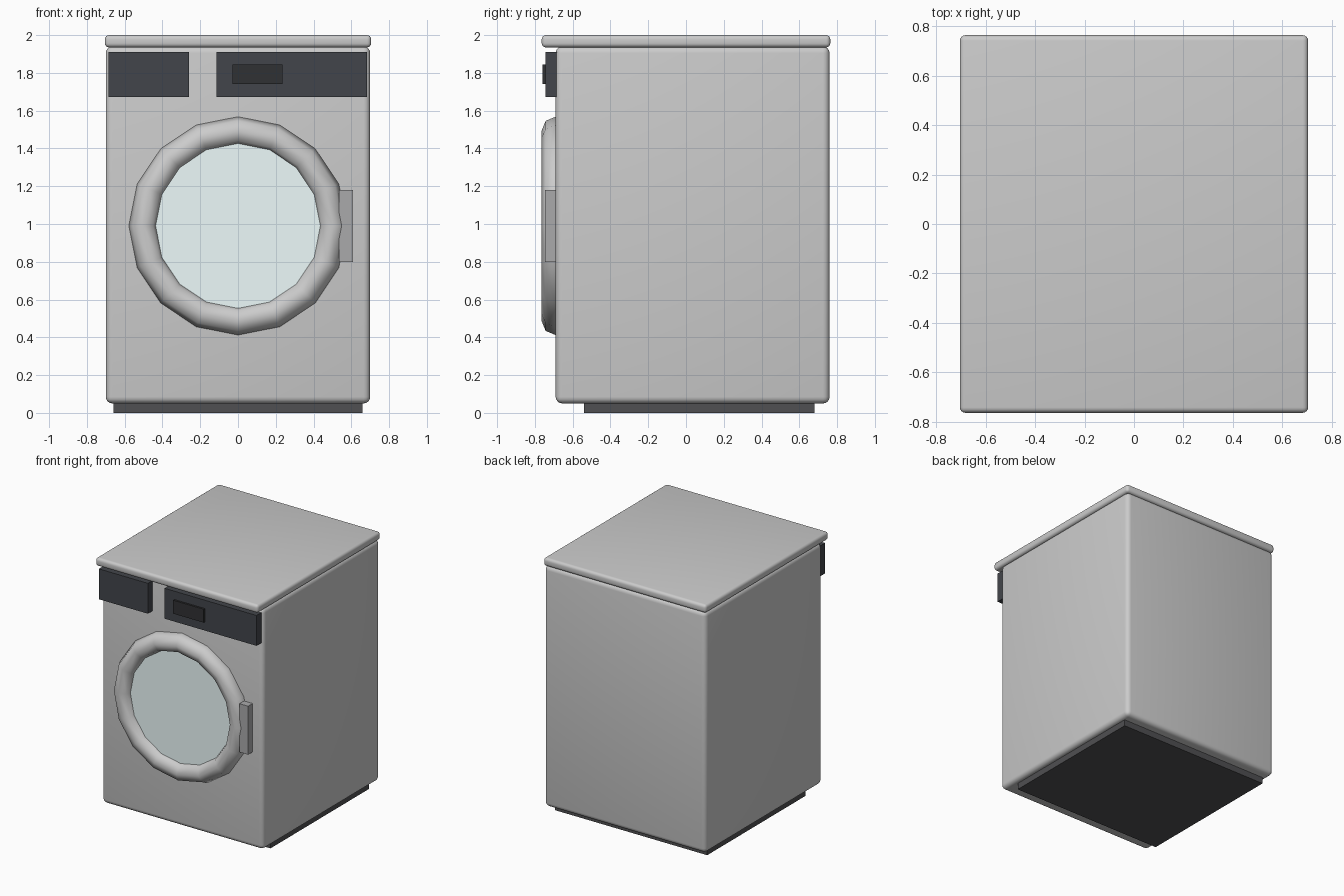
import bpy
from math import pi

if "Cube" in bpy.data.objects:
    bpy.data.objects.remove(bpy.data.objects["Cube"])


def material(name, color):
    m = bpy.data.materials.new(name)
    m.diffuse_color = (*color, 1)
    m.use_nodes = True
    m.node_tree.nodes["Principled BSDF"].inputs["Base Color"].default_value = m.diffuse_color
    return m


def box(name, x, y, z, mat=None, bevel=0, segments=4):
    """Box from (min, max) ranges, optionally with rounded edges."""
    bpy.ops.mesh.primitive_cube_add(size=1, location=[(a + b) / 2 for a, b in (x, y, z)])
    o = bpy.context.object
    o.name = name
    o.scale = [b - a for a, b in (x, y, z)]
    bpy.ops.object.transform_apply(location=False, rotation=False, scale=True)
    if bevel:
        b = o.modifiers.new("round_edges", 'BEVEL')
        b.width = bevel
        b.segments = segments
        bpy.ops.object.modifier_apply(modifier=b.name)
        bpy.ops.object.shade_smooth_by_angle(angle=pi / 6)
    if mat:
        o.data.materials.append(mat)
    return o


dark = material("dark_panel", (0.055, 0.06, 0.07))
black = material("display_black", (0.03, 0.031, 0.033))
charcoal = material("plinth_charcoal", (0.08, 0.08, 0.085))
mid_grey = material("handle_grey", (0.4, 0.4, 0.41))
glass = material("door_glass", (0.85, 0.97, 0.97))

# Cabinet, worktop and recessed plinth
FRONT = -0.69
box("cabinet", (-0.70, 0.70), (FRONT, 0.76), (0.05, 1.94), bevel=0.035)
box("worktop", (-0.705, 0.705), (-0.764, 0.764), (1.935, 2.0), bevel=0.022)
box("plinth", (-0.66, 0.66), (-0.54, 0.68), (0.0, 0.1), charcoal)

# Control area
box("detergent_drawer", (-0.685, -0.26), (-0.745, -0.66), (1.672, 1.91), dark)
box("control_panel", (-0.115, 0.682), (-0.745, -0.66), (1.672, 1.91), dark)
box("display", (-0.03, 0.235), (-0.76, -0.72), (1.74, 1.845), black)

# Door ring: 16-sided, smooth shaded
bpy.ops.mesh.primitive_torus_add(major_segments=16, minor_segments=8,
                                 major_radius=0.503, minor_radius=0.075,
                                 location=(0, FRONT, 0.99), rotation=(pi / 2, 0, 0))
ring = bpy.context.object
ring.name = "door_ring"
bpy.ops.object.shade_smooth()

# Door glass
bpy.ops.mesh.primitive_cylinder_add(vertices=32, radius=0.47, depth=0.04,
                                    location=(0, FRONT, 0.99), rotation=(pi / 2, 0, 0))
pane = bpy.context.object
pane.name = "door_glass"
pane.data.materials.append(glass)

# Door handle
box("door_handle", (0.535, 0.61), (-0.746, -0.66), (0.80, 1.18), mid_grey)
